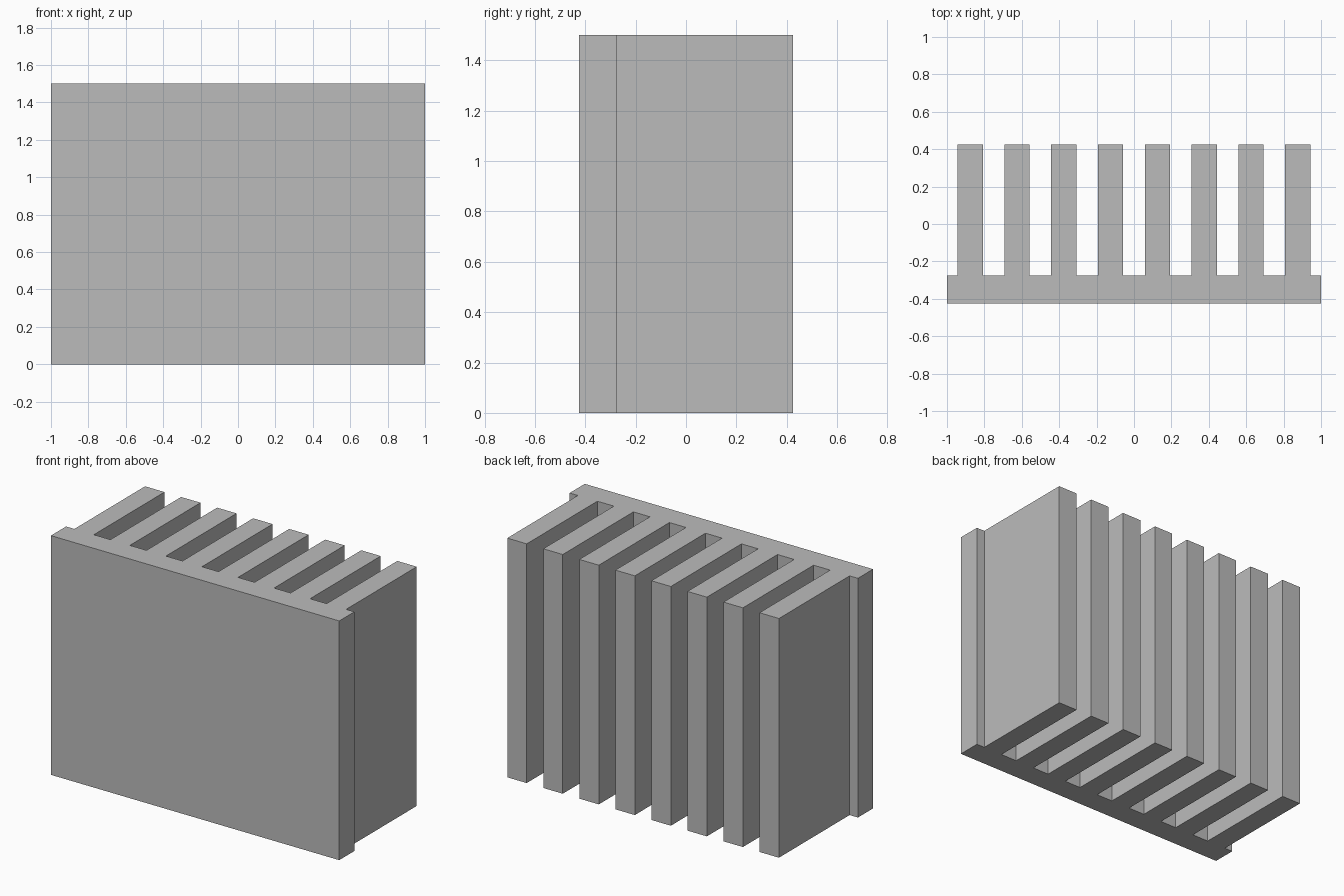
import bpy
import bmesh

cube = bpy.data.objects.get("Cube")
if cube:
    bpy.data.objects.remove(cube, do_unlink=True)

HEIGHT = 1.5
HALF_WIDTH = 1.0
FRONT, PLATE_BACK, FIN_BACK = -0.425, -0.275, 0.425
FIN_COUNT, FIN_PITCH, FIN_WIDTH = 8, 0.25, 0.135

# Plain grey metal
metal = bpy.data.materials.new("grey_metal")
metal.use_nodes = True
grey = (0.5, 0.5, 0.5, 1)
metal.diffuse_color = grey
metal.node_tree.nodes["Principled BSDF"].inputs["Base Color"].default_value = grey

# Comb outline: base plate with a row of fins, counter-clockwise from above
outline = [(-HALF_WIDTH, FRONT), (HALF_WIDTH, FRONT), (HALF_WIDTH, PLATE_BACK)]
for i in reversed(range(FIN_COUNT)):
    centre = (i - (FIN_COUNT - 1) / 2) * FIN_PITCH
    left, right = centre + FIN_WIDTH / 2, centre - FIN_WIDTH / 2
    outline += [(left, PLATE_BACK), (left, FIN_BACK),
                (right, FIN_BACK), (right, PLATE_BACK)]
outline.append((-HALF_WIDTH, PLATE_BACK))

# Extrude the outline upward into one solid
bm = bmesh.new()
base = bm.faces.new([bm.verts.new((x, y, 0)) for x, y in outline])
extruded = bmesh.ops.extrude_face_region(bm, geom=[base], use_keep_orig=True)
top = [v for v in extruded["geom"] if isinstance(v, bmesh.types.BMVert)]
bmesh.ops.translate(bm, verts=top, vec=(0, 0, HEIGHT))
bmesh.ops.recalc_face_normals(bm, faces=bm.faces[:])

mesh = bpy.data.meshes.new("finned_heat_sink")
bm.to_mesh(mesh)
bm.free()
mesh.materials.append(metal)
heat_sink = bpy.data.objects.new("finned_heat_sink", mesh)
bpy.context.collection.objects.link(heat_sink)
